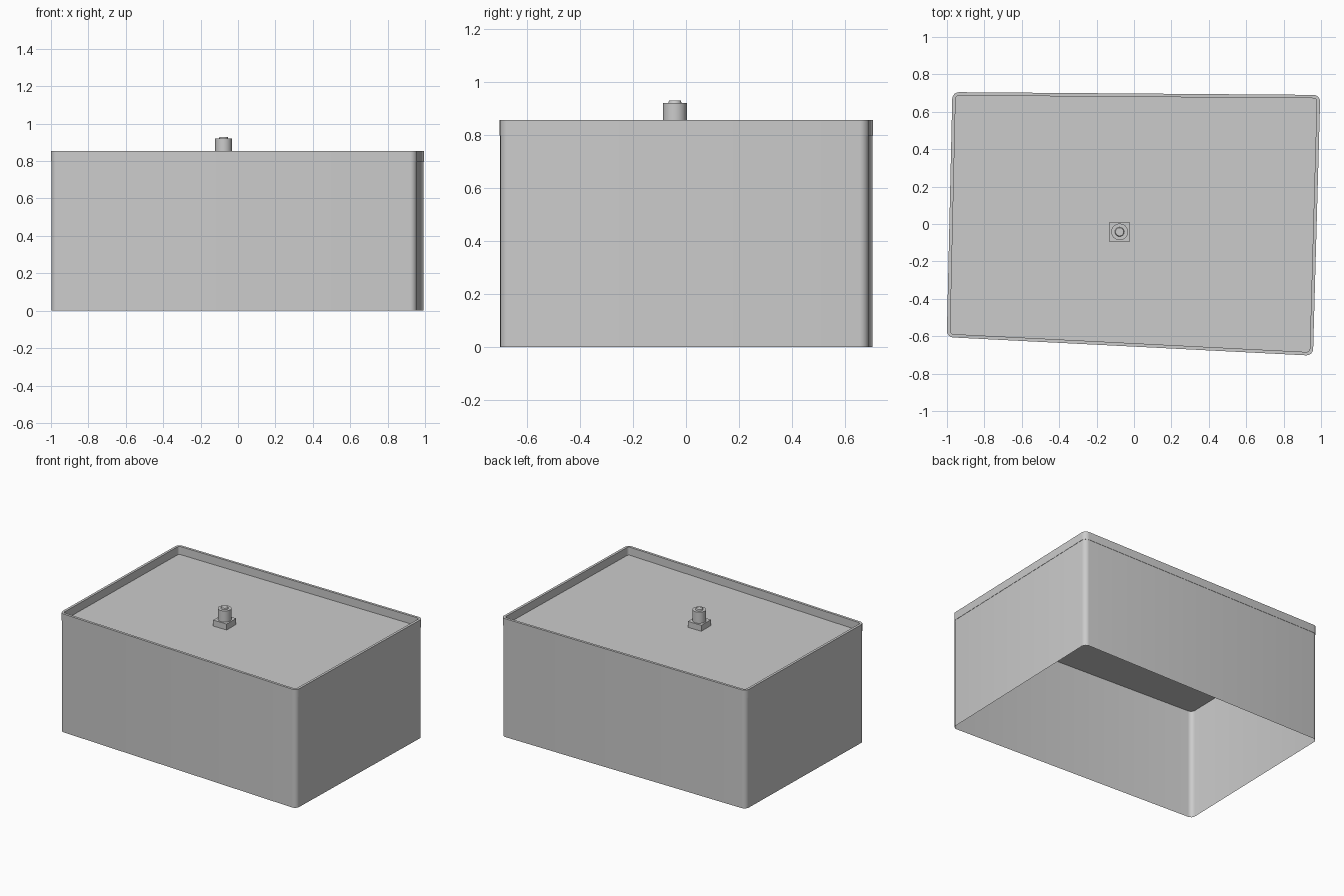
import bpy, bmesh, math
from mathutils import Vector

cube = bpy.data.objects.get("Cube")
if cube:
    bpy.data.objects.remove(cube, do_unlink=True)

grey = bpy.data.materials.new("light grey")
grey.use_nodes = True
colour = (0.6, 0.6, 0.6, 1)
grey.diffuse_color = colour
grey.node_tree.nodes["Principled BSDF"].inputs["Base Color"].default_value = colour

CORNERS = [Vector(c) for c in ((-1.001, -0.605), (0.957, -0.704), (0.996, 0.69), (-0.971, 0.705))]
RADIUS, STEPS = 0.035, 4
DECK, RIM = 0.797, 0.855


def outline(inset):
    """Rounded, slightly skewed plan, moved inwards by inset."""
    points = []
    for i, corner in enumerate(CORNERS):
        into = (corner - CORNERS[i - 1]).normalized()
        out = (CORNERS[(i + 1) % 4] - corner).normalized()
        n1, n2 = Vector((into.y, -into.x)), Vector((out.y, -out.x))
        centre = corner - (n1 + n2) * RADIUS / (1 + n1.dot(n2))
        for s in range(STEPS + 1):
            normal = n1.lerp(n2, s / STEPS).normalized()
            points.append(centre + normal * (RADIUS - inset))
    return points


def loft(name, rings, cap=False, closed=False, smooth=True):
    """Join rings of (points, z) with quads; optionally cap the last ring."""
    bm = bmesh.new()
    loops = [[bm.verts.new((p.x, p.y, z)) for p in pts] for pts, z in rings]
    pairs = list(zip(loops, loops[1:]))
    if closed:
        pairs.append((loops[-1], loops[0]))
    for a, b in pairs:
        for i in range(len(a)):
            j = (i + 1) % len(a)
            bm.faces.new((a[i], a[j], b[j], b[i]))
    if cap:
        bm.faces.new(loops[-1])
    mesh = bpy.data.meshes.new(name)
    bm.to_mesh(mesh)
    bm.free()
    mesh.materials.append(grey)
    obj = bpy.data.objects.new(name, mesh)
    bpy.context.collection.objects.link(obj)
    if smooth:
        bpy.ops.object.select_all(action='DESELECT')
        obj.select_set(True)
        bpy.context.view_layer.objects.active = obj
        bpy.ops.object.shade_smooth_by_angle(angle=math.radians(35))
    return obj


def circle(radius, sides, turn=0):
    return [Vector((-0.077 + radius * math.cos(turn + math.tau * i / sides),
                    -0.042 + radius * math.sin(turn + math.tau * i / sides)))
            for i in range(sides)]


# Hollow walls, open below, closed by the flat roof deck
body = outline(0.002)
loft("walls_and_roof_deck", [(body, 0), (body, DECK)], cap=True)

# Parapet ring standing just proud of the walls
outer, inner = outline(0), outline(0.018)
loft("parapet", [(outer, DECK), (outer, RIM), (inner, RIM), (inner, DECK)], closed=True)

# Roof vent: square plinth, round pipe and small cap
plinth = circle(0.054 * math.sqrt(2), 4, math.pi / 4)
loft("vent_plinth", [(plinth, DECK), (plinth, 0.84)], cap=True, smooth=False)
pipe = circle(0.045, 16)
loft("vent_pipe", [(pipe, 0.84), (pipe, 0.92)], cap=True)
loft("vent_cap", [(circle(0.025, 16), 0.92), (circle(0.022, 16), 0.929)], cap=True)
